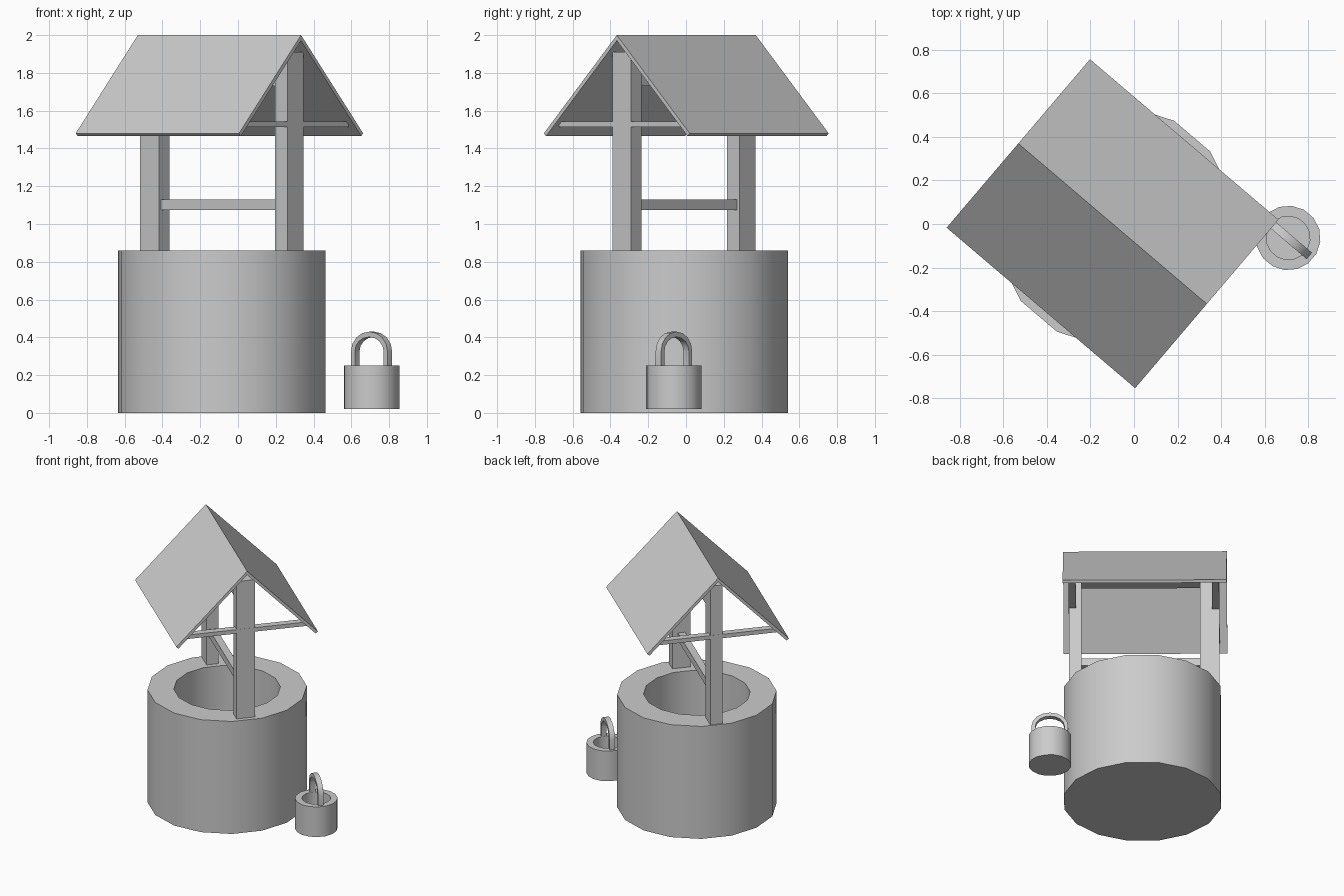
import bpy, bmesh
from math import radians, sin, cos, pi
from mathutils import Matrix, Vector

if "Cube" in bpy.data.objects:
    bpy.data.objects.remove(bpy.data.objects["Cube"])

ANGLE = radians(-40.4)
WELL = Matrix.Translation((-0.085, -0.01, 0)) @ Matrix.Rotation(ANGLE, 4, 'Z')
PAIL = Matrix.Translation((0.707, -0.064, 0)) @ Matrix.Rotation(ANGLE, 4, 'Z')


def finish(name, bm, frame, smooth=False):
    bmesh.ops.recalc_face_normals(bm, faces=bm.faces)
    me = bpy.data.meshes.new(name)
    bm.to_mesh(me)
    bm.free()
    me.transform(frame)
    ob = bpy.data.objects.new(name, me)
    bpy.context.collection.objects.link(ob)
    if smooth:
        bpy.ops.object.select_all(action='DESELECT')
        ob.select_set(True)
        bpy.context.view_layer.objects.active = ob
        bpy.ops.object.shade_smooth_by_angle(angle=radians(30))
    return ob


def box(name, lo, hi):
    bm = bmesh.new()
    lo, hi = Vector(lo), Vector(hi)
    mid, size = (lo + hi) / 2, hi - lo
    bmesh.ops.create_cube(bm, size=1, matrix=Matrix.Translation(mid) @ Matrix.Diagonal((*size, 1)))
    return finish(name, bm, WELL)


def prism(name, pts, a, b, place, frame, smooth=False):
    """Extrude a strip (matching outer and inner point lists) from a to b."""
    outer, inner = pts
    bm = bmesh.new()
    rows = [[bm.verts.new(place(p, t)) for p in line] for t in (a, b) for line in (outer, inner)]
    oa, ia, ob, ib = rows
    for i in range(len(outer) - 1):
        for p, q in ((oa, ob), (ia, ib), (oa, ia), (ob, ib)):
            bm.faces.new((p[i], p[i + 1], q[i + 1], q[i]))
    for i in (0, -1):
        bm.faces.new((oa[i], ob[i], ib[i], ia[i]))
    return finish(name, bm, frame, smooth)


def tub(name, r_out, r_in, z0, z1, floor, frame, n=16):
    bm = bmesh.new()
    rings = [[bm.verts.new((r * cos((k + .5) * 2 * pi / n), r * sin((k + .5) * 2 * pi / n), z))
              for k in range(n)]
             for r, z in ((r_out, z0), (r_out, z1), (r_in, z1), (r_in, floor))]
    for p, q in zip(rings, rings[1:]):
        for k in range(n):
            j = (k + 1) % n
            bm.faces.new((p[k], p[j], q[j], q[k]))
    bm.faces.new(rings[0])
    bm.faces.new(rings[-1])
    return finish(name, bm, frame, True)


# Well wall
tub("well_wall", 0.553, 0.37, 0, 0.86, 0.08, WELL)

# Posts
box("right_post", (0.423, -0.065, 0.86), (0.51, 0.065, 1.91))
box("left_post", (-0.533, -0.043, 0.86), (-0.40, 0.043, 1.92))

# Cross bar and ridge beam between the posts
box("rope_bar", (-0.41, -0.026, 1.073), (0.43, 0.026, 1.13))
box("ridge_beam", (-0.41, -0.043, 1.73), (0.43, 0.043, 1.91))

# Roof ties at both gables
box("right_roof_tie", (0.46, -0.435, 1.513), (0.511, 0.435, 1.543))
box("left_roof_tie", (-0.534, -0.435, 1.513), (-0.483, 0.435, 1.543))

# Roof
prism("roof", ([(-0.507, 1.48), (0, 2.0), (0.507, 1.48)],
               [(-0.492, 1.465), (0, 1.971), (0.492, 1.465)]),
      -0.585, 0.55, lambda p, u: (u, p[0], p[1]), WELL)

# Bucket and its handle
tub("bucket", 0.148, 0.1, 0.02, 0.25, 0.06, PAIL)


def arch(r, rz, n=8):
    curve = [(r * cos(pi * i / n), 0.325 + rz * sin(pi * i / n)) for i in range(n + 1)]
    return [(r, 0.25)] + curve + [(-r, 0.25)]


prism("bucket_handle", (arch(0.127, 0.105), arch(0.1, 0.077)),
      -0.019, 0.019, lambda p, v: (p[0], v, p[1]), PAIL, True)
